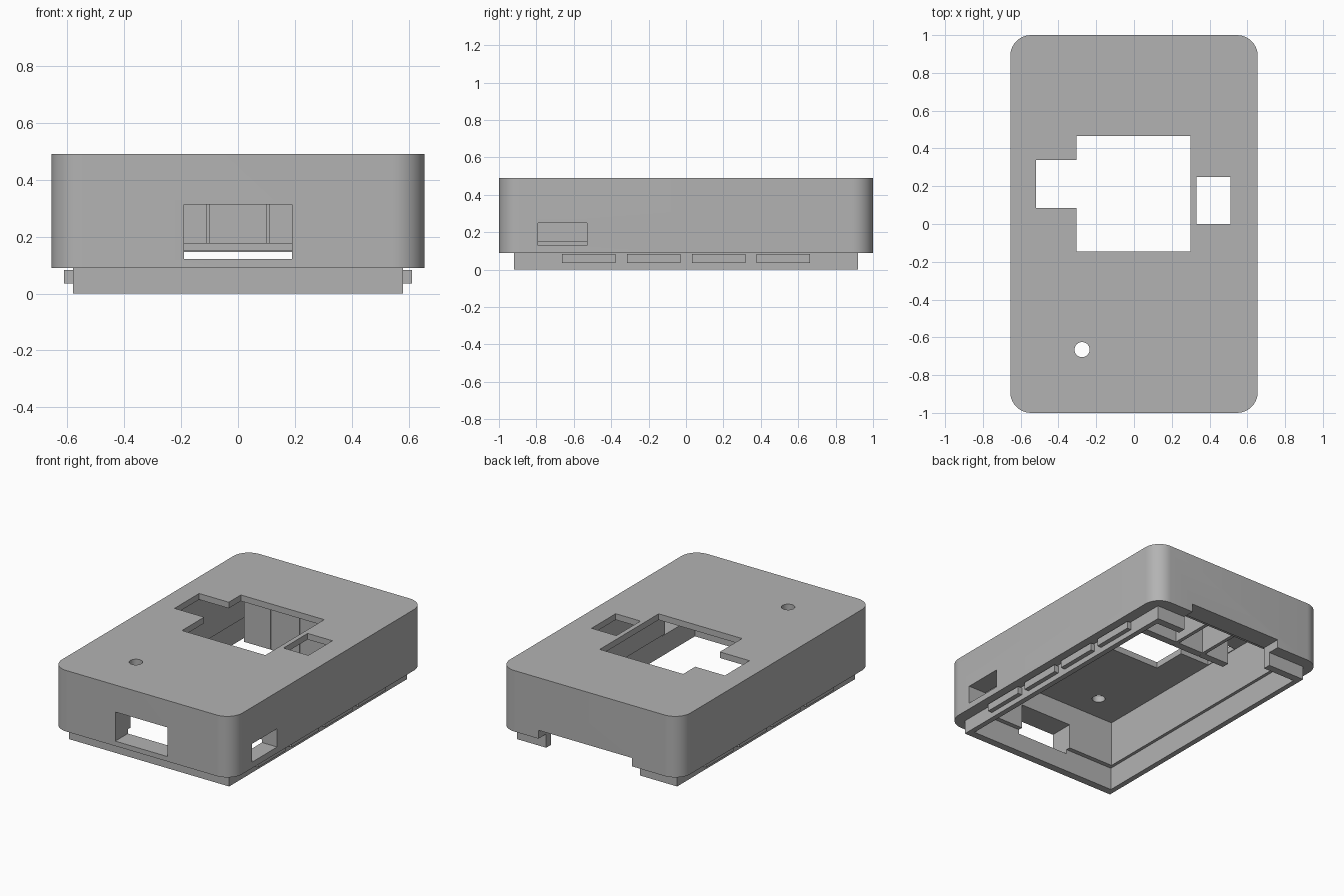
import bpy, bmesh, math

old = bpy.data.objects.get("Cube")
if old:
    bpy.data.objects.remove(old, do_unlink=True)

grey = bpy.data.materials.new("plain_grey")
grey.use_nodes = True
colour = (0.45, 0.45, 0.45, 1)
grey.diffuse_color = colour
grey.node_tree.nodes["Principled BSDF"].inputs["Base Color"].default_value = colour


def prism(name, outline, z0, z1):
    """Extrude a flat outline from z0 up to z1."""
    bm = bmesh.new()
    base = bm.faces.new([bm.verts.new((x, y, z0)) for x, y in outline])
    top = bmesh.ops.extrude_face_region(bm, geom=[base])["geom"]
    verts = [v for v in top if isinstance(v, bmesh.types.BMVert)]
    bmesh.ops.translate(bm, verts=verts, vec=(0, 0, z1 - z0))
    bmesh.ops.recalc_face_normals(bm, faces=bm.faces[:])
    mesh = bpy.data.meshes.new(name)
    bm.to_mesh(mesh)
    bm.free()
    mesh.materials.append(grey)
    obj = bpy.data.objects.new(name, mesh)
    bpy.context.collection.objects.link(obj)
    return obj


def box(name, x0, x1, y0, y1, z0, z1):
    return prism(name, [(x0, y0), (x1, y0), (x1, y1), (x0, y1)], z0, z1)


def rounded(hx, hy, r, steps=10):
    pts = []
    for i, (sx, sy) in enumerate([(1, 1), (-1, 1), (-1, -1), (1, -1)]):
        for k in range(steps + 1):
            a = math.pi / 2 * (i + k / steps)
            pts.append((sx * (hx - r) + r * math.cos(a), sy * (hy - r) + r * math.sin(a)))
    return pts


def combine(target, other, operation):
    """Apply a boolean and discard the helper."""
    other.hide_render = True
    mod = target.modifiers.new("cut", "BOOLEAN")
    mod.operation = operation
    mod.solver = "EXACT"
    mod.object = other
    bpy.context.view_layer.objects.active = target
    bpy.ops.object.modifier_apply(modifier=mod.name)
    bpy.data.objects.remove(other, do_unlink=True)


# Rounded outer shell with a narrower square lip below
shell = prism("case_shell", rounded(0.655, 1.0, 0.11), 0.09, 0.49)
combine(shell, box("lip", -0.58, 0.58, -0.92, 0.92, 0, 0.2), "UNION")

# Hollow interior: wide seat for the board, narrower room above it
combine(shell, box("seat_cut", -0.545, 0.545, -0.87, 0.87, -0.1, 0.15), "DIFFERENCE")
combine(shell, box("room_cut", -0.525, 0.525, -0.84, 0.85, 0.1, 0.45), "DIFFERENCE")

# Front window, side slot and rear connector gap
combine(shell, box("window_cut", -0.19, 0.19, -1.1, -0.8, 0.122, 0.313), "DIFFERENCE")
combine(shell, box("slot_cut", 0.4, 0.8, -0.79, -0.53, 0.13, 0.25), "DIFFERENCE")
combine(shell, box("gap_cut", -0.31, 0.37, 0.8, 1.1, -0.1, 0.145), "DIFFERENCE")

# Openings through the lid
t_shape = [(-0.305, -0.145), (0.3, -0.145), (0.3, 0.465), (-0.305, 0.465),
           (-0.305, 0.34), (-0.52, 0.34), (-0.52, 0.085), (-0.305, 0.085)]
combine(shell, prism("main_cut", t_shape, 0.4, 0.6), "DIFFERENCE")
combine(shell, box("small_cut", 0.33, 0.51, 0, 0.25, 0.4, 0.6), "DIFFERENCE")
circle = [(-0.275 + 0.04 * math.cos(math.tau * i / 32),
           -0.665 + 0.04 * math.sin(math.tau * i / 32)) for i in range(32)]
combine(shell, prism("hole_cut", circle, 0.4, 0.6), "DIFFERENCE")

bpy.ops.object.select_all(action="DESELECT")
shell.select_set(True)
bpy.context.view_layer.objects.active = shell
bpy.ops.object.shade_smooth_by_angle(angle=math.radians(30))

# Snap ridges along both sides of the lip
for side, label in ((1, "left"), (-1, "right")):
    for i in range(4):
        y = -0.52 + 0.347 * i
        xs = sorted((side * 0.575, side * 0.61))
        box(f"snap_ridge_{label}_{i + 1}", *xs, y - 0.143, y + 0.143, 0.035, 0.083)

# Inner partition in three panels, with dividers running back to the rear wall
for i, (x0, x1) in enumerate([(-0.3, -0.108), (-0.102, 0.102), (0.108, 0.36)]):
    box(f"partition_panel_{i + 1}", x0, x1, 0.49, 0.54, 0.175, 0.455)
for i, x in enumerate((-0.105, 0.105)):
    box(f"divider_{i + 1}", x - 0.012, x + 0.012, 0.51, 0.86, 0.175, 0.455)
